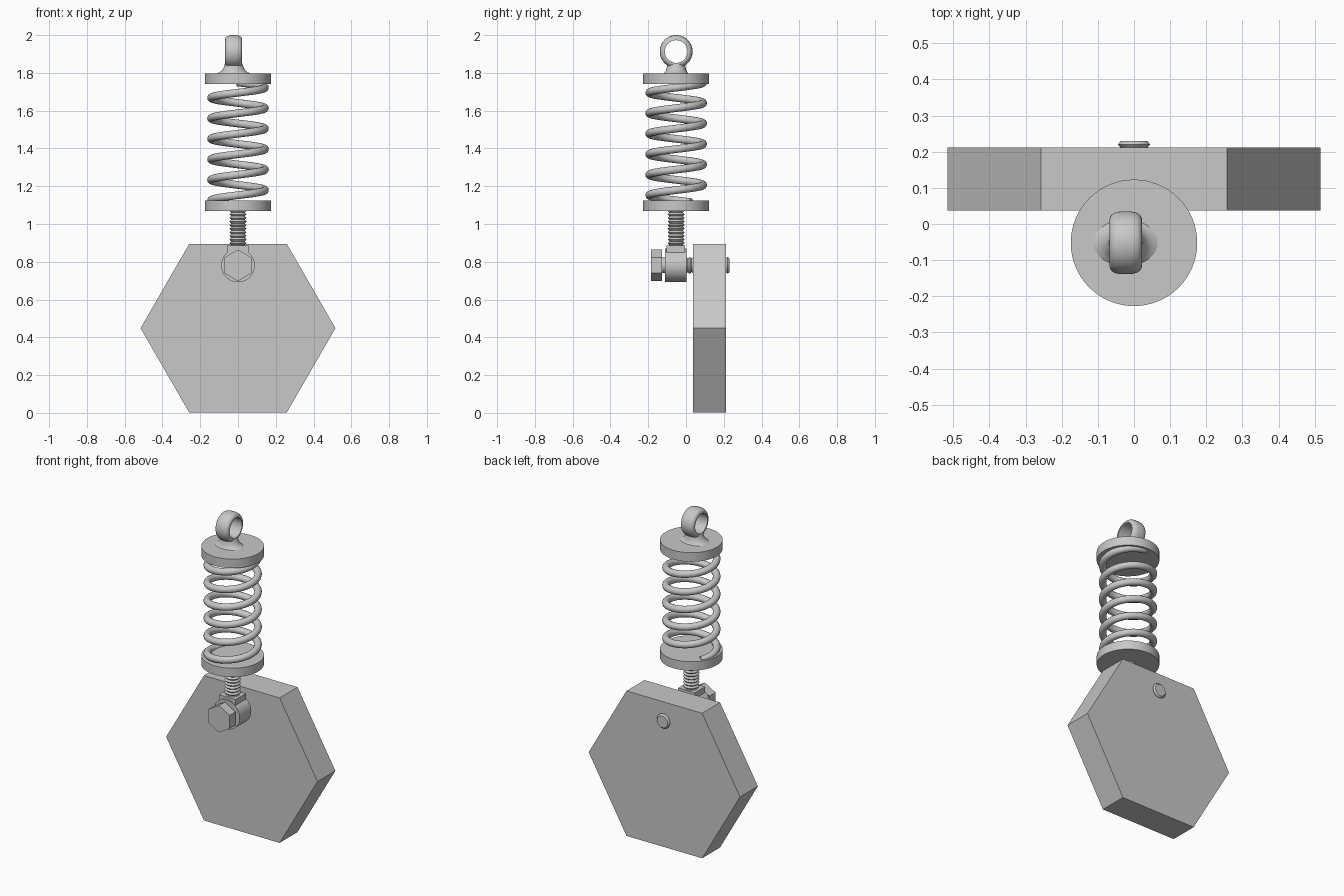
import bpy
import bmesh
from math import sin, cos, pi, radians, copysign
from mathutils import Matrix

cube = bpy.data.objects.get("Cube")
if cube:
    bpy.data.objects.remove(cube, do_unlink=True)

# Single material
steel = bpy.data.materials.new("grey steel")
steel.use_nodes = True
GREY = (0.58, 0.58, 0.58, 1)
steel.diffuse_color = GREY
steel.node_tree.nodes["Principled BSDF"].inputs["Base Color"].default_value = GREY

AXIS_Y = -0.052   # spring axis
BOLT_Z = 0.781    # cross bolt height
EYE_X = -0.023    # hanging eye offset
EYE_Z = 1.913
TO_Y = Matrix.Rotation(-pi / 2, 4, 'X')   # local z becomes y
TO_X = Matrix.Rotation(pi / 2, 4, 'Y')    # local z becomes x


def finish(name, bm, matrix=Matrix(), smooth=True):
    bm.transform(matrix)
    bmesh.ops.recalc_face_normals(bm, faces=bm.faces)
    mesh = bpy.data.meshes.new(name)
    bm.to_mesh(mesh)
    bm.free()
    mesh.materials.append(steel)
    obj = bpy.data.objects.new(name, mesh)
    bpy.context.collection.objects.link(obj)
    if smooth:
        bpy.ops.object.select_all(action='DESELECT')
        obj.select_set(True)
        bpy.context.view_layer.objects.active = obj
        bpy.ops.object.shade_smooth_by_angle(angle=radians(35))
    return obj


def loft(name, rings, matrix=Matrix(), closed=False, smooth=True):
    """Skin a list of equal-length point rings; cap the ends or close the loop."""
    bm = bmesh.new()
    loops = [[bm.verts.new(p) for p in ring] for ring in rings]
    n = len(rings[0])
    pairs = list(zip(loops, loops[1:]))
    if closed:
        pairs.append((loops[-1], loops[0]))
    else:
        bm.faces.new(loops[0])
        bm.faces.new(loops[-1])
    for a, b in pairs:
        for i in range(n):
            j = (i + 1) % n
            bm.faces.new((a[i], a[j], b[j], b[i]))
    return finish(name, bm, matrix, smooth)


def ellipse(rx, ry, z, sides=48, turn=0.0):
    return [(rx * cos(turn + 2 * pi * i / sides), ry * sin(turn + 2 * pi * i / sides), z)
            for i in range(sides)]


def prism(name, radius, low, high, matrix, sides=64, turn=0.0):
    return loft(name, [ellipse(radius, radius, z, sides, turn) for z in (low, high)],
                matrix, smooth=sides > 8)


def thread(name, low, high, matrix, pitch=0.02, crest=0.045, root=0.036):
    count = round((high - low) / pitch)
    step = (high - low) / count / 2
    rings = [ellipse(*(2 * [crest if k % 2 else root]), low + k * step, 32)
             for k in range(2 * count + 1)]
    return loft(name, rings, matrix)


upright = Matrix.Translation((0, AXIS_Y, 0))
across = Matrix.Translation((0, 0, BOLT_Z)) @ TO_Y

# Hexagonal weight plate
prism("weight_plate", 0.516, 0.037, 0.211,
      Matrix.Translation((0, 0, 0.4485)) @ TO_Y, sides=6)

# Spring end discs
prism("upper_disc", 0.175, 1.741, 1.797, upright)
prism("lower_disc", 0.175, 1.07, 1.125, upright)

# Coil spring
WIRE, COIL, PITCH = 0.021, 0.142, 0.1085
top, bottom, sides = 1.75, 1.115, 14
steps = 320
coil = []
for k in range(steps + 1):
    z = bottom + (top - bottom) * k / steps
    a = 2 * pi * (z - 1.722) / PITCH
    ring = []
    for i in range(sides):
        t = 2 * pi * i / sides
        r = COIL + WIRE * cos(t)
        ring.append((r * cos(a), r * sin(a), z + WIRE * sin(t)))
    coil.append(ring)
loft("coil_spring", coil, upright)

# Hanging eye: ring with a flat bore and rounded outside
section = [(0.045 * copysign(abs(cos(t)) ** 0.75, cos(t)), 0.06 + 0.027 * sin(t) ** 0.75)
           for t in (pi * i / 16 for i in range(1, 16))]
section = [(0.045, 0.06)] + section + [(-0.045, 0.06)]
eye = [[(r * cos(a), r * sin(a), w) for w, r in section]
       for a in (2 * pi * k / 64 for k in range(64))]
loft("hanging_eye", eye, Matrix.Translation((EYE_X, AXIS_Y, EYE_Z)) @ TO_X, closed=True)

# Flared neck under the eye
neck = [(0.093, 0.066, 1.795), (0.075, 0.059, 1.803), (0.06, 0.053, 1.815),
        (0.051, 0.049, 1.832), (0.046, 0.046, 1.85)]
loft("eye_neck", [ellipse(*n) for n in neck], Matrix.Translation((EYE_X, AXIS_Y, 0)))

# Threaded rod below the spring
thread("threaded_rod", 0.87, 1.08, upright)

# Rod end: square collar and round boss around the cross bolt
bm = bmesh.new()
bmesh.ops.create_cube(bm, size=1)
finish("rod_end_collar", bm, Matrix.Translation((0, AXIS_Y - 0.002, 0.83))
       @ Matrix.Diagonal((0.114, 0.1, 0.11, 1)), smooth=False)
prism("rod_end_boss", 0.089, -0.111, 0.002, across)

# Cross bolt: hexagonal head, plain shank and threaded end
prism("bolt_head", 0.083, -0.185, -0.127, across, sides=6, turn=pi / 6)
prism("bolt_shank", 0.041, -0.13, -0.1, across, sides=32)
thread("bolt_thread", -0.01, 0.23, across)
